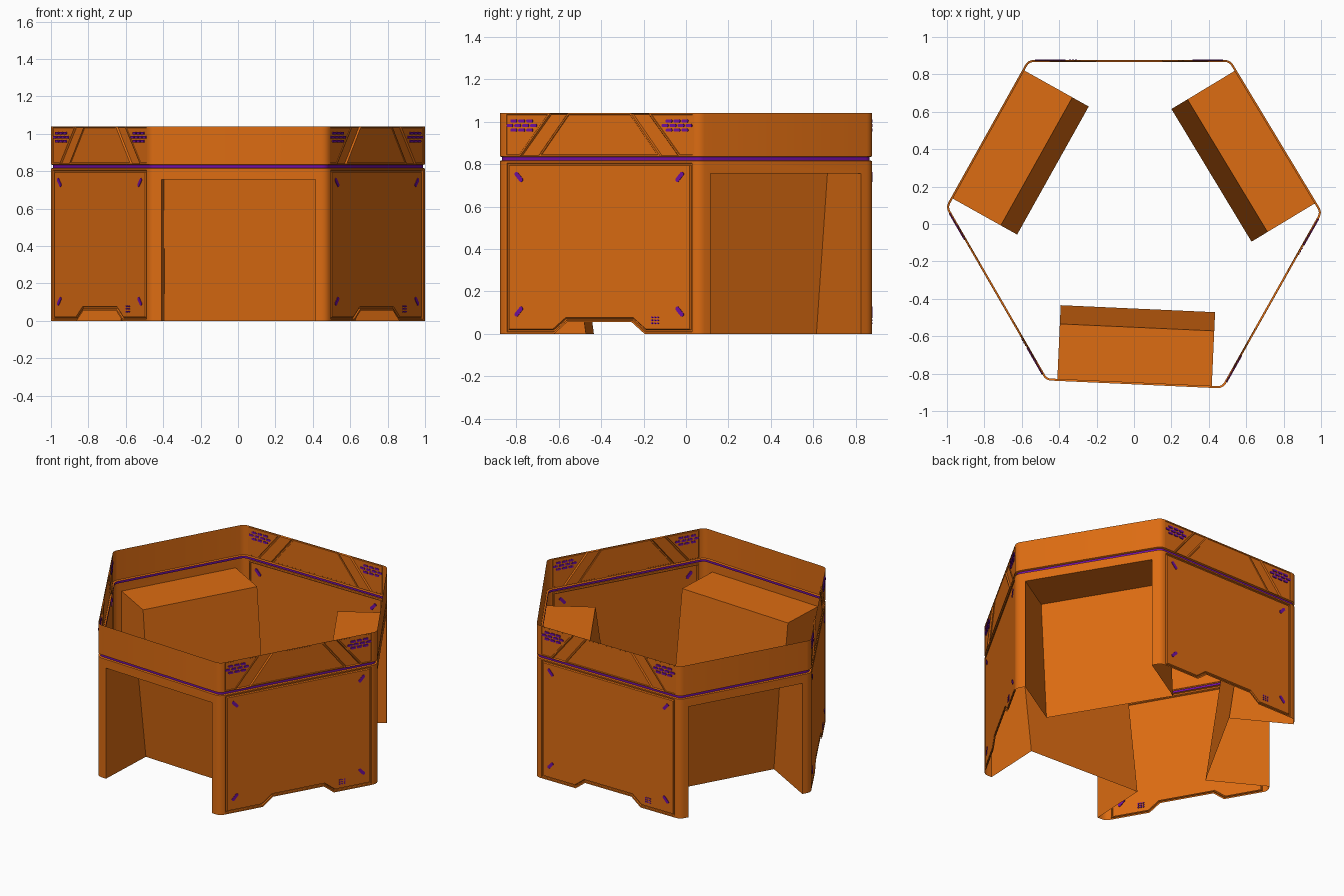
import bpy, bmesh, math
from mathutils import Vector

if "Cube" in bpy.data.objects:
    bpy.data.objects.remove(bpy.data.objects["Cube"])

# Hexagon plan, counter-clockwise; even sides are panels, odd sides are alcoves
CORNERS = [Vector(c) for c in ((.477, -.879), (1.007, .062), (.515, .877),
                               (-.567, .877), (-1.007, .09), (-.472, -.836))]
R, SEG = .05, 4
Z_LOW, Z_BAND, Z_TOP = .815, .837, 1.04


def material(name, rgb):
    m = bpy.data.materials.new(name)
    m.diffuse_color = (*rgb, 1)
    m.use_nodes = True
    m.node_tree.nodes["Principled BSDF"].inputs["Base Color"].default_value = m.diffuse_color
    return m


ORANGE = material("orange", (.72, .15, .006))
PURPLE = material("purple", (.17, .005, .36))


def finish(name, bm, mat, smooth=True):
    bmesh.ops.remove_doubles(bm, verts=bm.verts, dist=1e-5)
    me = bpy.data.meshes.new(name)
    bm.to_mesh(me)
    bm.free()
    me.materials.append(mat)
    ob = bpy.data.objects.new(name, me)
    bpy.context.collection.objects.link(ob)
    if smooth:
        bpy.ops.object.select_all(action='DESELECT')
        ob.select_set(True)
        bpy.context.view_layer.objects.active = ob
        bpy.ops.object.shade_smooth_by_angle(angle=math.radians(30))


def face(bm, pts):
    return bm.faces.new([bm.verts.new(p) for p in pts])


# Side frames: start, direction, outward normal, length
def side(i):
    a, b = CORNERS[i % 6], CORNERS[(i + 1) % 6]
    d = (b - a).normalized()
    return a, d, Vector((d.y, -d.x)), (b - a).length


def at(i, u, z, d=0):
    a, t, n, _ = side(i)
    p = a + t * u + n * d
    return Vector((p.x, p.y, z))


def trim(i):
    """Length the rounded corner i takes from each side."""
    return R * math.tan(side(i - 1)[2].angle(side(i)[2]) / 2)


def ring(d):
    pts = []
    for i in range(6):
        _, t0, n0, _ = side(i - 1)
        n1 = side(i)[2]
        c = CORNERS[i] - t0 * trim(i) - n0 * R
        pts += [c + n0.slerp(n1, k / SEG) * (R + d) for k in range(SEG + 1)]
    return pts


def loft(bm, low, high, keep=lambda s: True):
    """Join two (offset, z) rings; keep() picks which flat sides get a face."""
    a, b = ring(low[0]), ring(high[0])
    n = len(a)
    for j in range(n):
        if j % (SEG + 1) == SEG and not keep(j // (SEG + 1)):
            continue
        k = (j + 1) % n
        face(bm, [(*a[j], low[1]), (*a[k], low[1]), (*b[k], high[1]), (*b[j], high[1])])


def inset(poly, w):
    out = []
    for k, p in enumerate(poly):
        e0 = (p - poly[k - 1]).normalized()
        e1 = (poly[(k + 1) % len(poly)] - p).normalized()
        n0, n1 = Vector((-e0.y, e0.x)), Vector((-e1.y, e1.x))
        out.append(p + (n0 + n1) * (w / (1 + n0.dot(n1))))
    return out


def stepped(bm, i, outline, steps):
    """Fill an outline on side i with concentric (inset, offset) steps."""
    poly = [Vector(p) for p in outline]
    loops = [[at(i, p.x, p.y, d) for p in inset(poly, w)] for w, d in steps]
    n = len(poly)
    for a, b in zip(loops, loops[1:]):
        for k in range(n):
            m = (k + 1) % n
            face(bm, [a[k], a[m], b[m], b[k]])
    face(bm, loops[-1])


def pill(bm, i, u, z, length, width, angle=0):
    """Short light bar with clipped ends, showing through the wall."""
    h, w, c, s = length / 2, width / 2, math.cos(angle), math.sin(angle)
    e = w * .55
    shape = [(-h + e, -w), (h - e, -w), (h, -w + e), (h, w - e),
             (h - e, w), (-h + e, w), (-h, w - e), (-h, -w + e)]
    lo, hi = ([at(i, u + x * c - y * s, z + x * s + y * c, d) for x, y in shape]
              for d in (-.006, .003))
    face(bm, hi)
    face(bm, lo[::-1])
    for k in range(8):
        m = (k + 1) % 8
        face(bm, [lo[k], lo[m], hi[m], hi[k]])


# Corner posts and the walls around the alcove openings
H_ALC, D_TOP, D_BOT = .755, .305, .405
walls = bmesh.new()
loft(walls, (0, 0), (0, Z_LOW), lambda s: False)
for i in (1, 3, 5):
    L = side(i)[3]
    u0, u1 = L * .065, L * .935
    t0, t1 = trim(i), L - trim(i + 1)
    face(walls, [at(i, u, z) for u, z in ((t0, 0), (u0, 0), (u0, H_ALC), (u1, H_ALC),
                                          (u1, 0), (t1, 0), (t1, Z_LOW), (t0, Z_LOW))])
    # Alcove box: roof, sloping back and two sides, no floor
    alc = bmesh.new()
    f = [at(i, u, z) for u, z in ((u0, 0), (u1, 0), (u1, H_ALC), (u0, H_ALC))]
    b = [at(i, u, z, -d) for u, z, d in ((u0, 0, D_BOT), (u1, 0, D_BOT),
                                         (u1, H_ALC, D_TOP), (u0, H_ALC, D_TOP))]
    for q in (b, [f[3], b[3], b[2], f[2]], [f[0], b[0], b[3], f[3]], [f[1], f[2], b[2], b[1]]):
        face(alc, q)
    finish(f"alcove_{i}", alc, ORANGE, False)
finish("corner_and_opening_walls", walls, ORANGE)

# Upper band, with the recessed accent strip below it
band = bmesh.new()
loft(band, (0, Z_LOW), (-.011, .818))
loft(band, (-.011, .833), (0, Z_BAND))
loft(band, (0, Z_BAND), (0, Z_TOP), lambda s: s % 2)
finish("upper_band", band, ORANGE)
strip = bmesh.new()
loft(strip, (-.011, .818), (-.011, .833))
finish("accent_strip", strip, PURPLE)

for i in (0, 2, 4):
    L = side(i)[3]
    t0, t1, m = trim(i), L - trim(i + 1), L / 2
    # Lower panel with a notched foot and a grooved border
    pan = bmesh.new()
    stepped(pan, i, [(t0, 0), (m - .245, 0), (m - .175, .055), (m + .175, .055),
                     (m + .245, 0), (t1, 0), (t1, Z_LOW), (t0, Z_LOW)],
            [(0, 0), (.009, 0), (.012, -.008), (.018, -.008), (.022, 0)])
    finish(f"lower_panel_{i}", pan, ORANGE, False)

    # Upper panel: two end plates, two slanted channels and a centre plate
    up = bmesh.new()
    plate = [(0, 0), (.007, 0), (.009, -.003)]
    channel = [(0, 0), (.005, -.009)]
    ob, ot, ib, it = m - .43, m - .265, m - .33, m - .17
    left = [(t0, Z_BAND), (ob, Z_BAND), (ot, Z_TOP), (t0, Z_TOP)]
    gap = [(ob, Z_BAND), (ib, Z_BAND), (it, Z_TOP), (ot, Z_TOP)]

    def mirrored(poly):
        return [(L - u, z) for u, z in poly[::-1]]
    stepped(up, i, left, plate)
    stepped(up, i, [(t1 if u == t0 else L - u, z) for u, z in left[::-1]], plate)
    stepped(up, i, gap, channel)
    stepped(up, i, mirrored(gap), channel)
    stepped(up, i, [(ib, Z_BAND), (L - ib, Z_BAND), (L - it, Z_TOP), (it, Z_TOP)], plate)
    finish(f"upper_panel_{i}", up, ORANGE, False)

    # Lights: corner bars, honeycomb clusters and a small dot grid
    li = bmesh.new()
    for s in (-1, 1):
        for z, tilt in ((.74, 1), (.105, -1)):
            pill(li, i, m + s * (m - .105), z, .055, .02, s * tilt * math.radians(48))
        for row, count in enumerate((3, 4, 3)):
            for k in range(count):
                pill(li, i, m + s * (m - .12) + (k - (count - 1) / 2) * .043,
                     .96 + row * .022, .034, .014)
    for a in range(3):
        for c in range(3):
            pill(li, i, m + .285 + a * .016, .05 + c * .014, .01, .008)
    finish(f"panel_lights_{i}", li, PURPLE, False)
